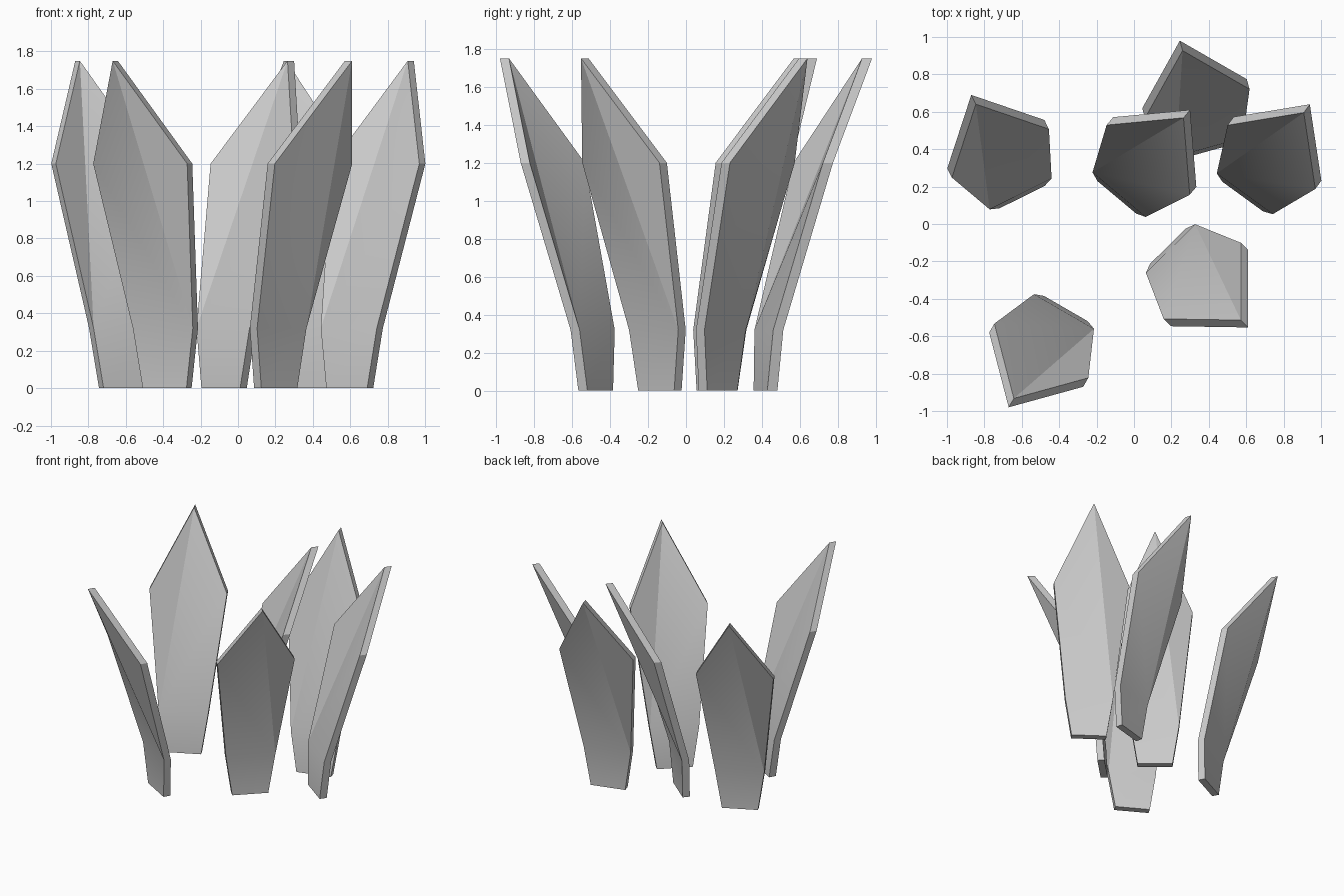
import bpy, bmesh, math
from mathutils import Vector

if "Cube" in bpy.data.objects:
    bpy.data.objects.remove(bpy.data.objects["Cube"])

HEIGHT, REACH, THICK = 1.75, 0.555, 0.055

# Leaf outline: (sideways, height), counter-clockwise seen from outside
OUTLINE = [(-0.135, 0), (0.135, 0), (0.185, 0.32), (0.29, 1.2),
           (0, HEIGHT), (-0.29, 1.2), (-0.185, 0.32)]
# How the bent blade face is split into flat facets
FACETS = [(0, 1, 2, 6), (6, 2, 5), (5, 2, 4), (4, 2, 3)]

# Tip position (outer edge) and leaning direction in degrees
LEAVES = [(-0.87, 0.69, 116.5), (0.245, 0.98, 105.5), (0.30, 0.61, 50),
          (0.94, 0.64, 54), (0.61, -0.553, -45.5), (-0.67, -0.98, 240)]


def make_leaf(name, tip_x, tip_y, angle):
    a = math.radians(angle)
    out = Vector((math.cos(a), math.sin(a), 0))
    side = Vector((-out.y, out.x, 0))
    tip = Vector((tip_x, tip_y, 0))
    bm = bmesh.new()

    # outer and inner blade outlines, curving outward with height
    def ring(depth):
        return [bm.verts.new(tip + side * s + Vector((0, 0, z))
                + out * (REACH * ((z / HEIGHT) ** 2 - 1) - depth))
                for s, z in OUTLINE]

    outer, inner = ring(0), ring(THICK)
    for f in FACETS:
        bm.faces.new([outer[i] for i in f])
        bm.faces.new([inner[i] for i in reversed(f)])
    # rim
    n = len(OUTLINE)
    for i in range(n):
        j = (i + 1) % n
        bm.faces.new((outer[j], outer[i], inner[i], inner[j]))
    bmesh.ops.recalc_face_normals(bm, faces=bm.faces)
    mesh = bpy.data.meshes.new(name)
    bm.to_mesh(mesh)
    bm.free()
    obj = bpy.data.objects.new(name, mesh)
    bpy.context.collection.objects.link(obj)
    bpy.ops.object.select_all(action='DESELECT')
    obj.select_set(True)
    bpy.context.view_layer.objects.active = obj
    bpy.ops.object.shade_smooth_by_angle(angle=math.radians(30))


for k, leaf in enumerate(LEAVES):
    make_leaf(f"leaf_{k + 1}", *leaf)
